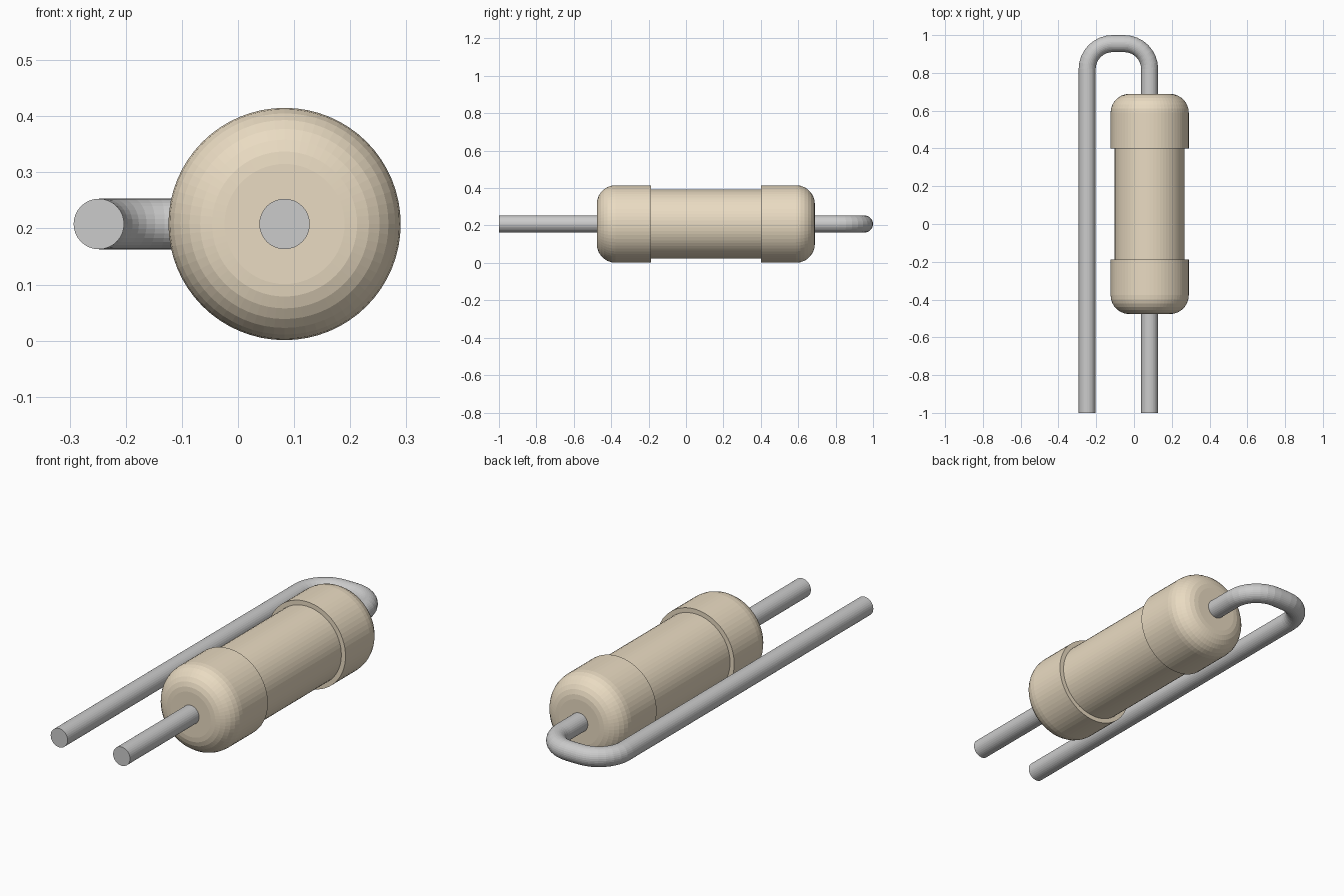
import bpy, bmesh
from math import pi, sin, cos
from mathutils import Vector

if "Cube" in bpy.data.objects:
    bpy.data.objects.remove(bpy.data.objects["Cube"])

AX, AZ = 0.083, 0.208      # resistor axis
WIRE_R, WIRE_X = 0.045, -0.248


def skin(name, rings, color):
    """Join successive vertex rings into a closed tube with end caps."""
    bm = bmesh.new()
    loops = [[bm.verts.new(p) for p in ring] for ring in rings]
    n = len(loops[0])
    for a, b in zip(loops, loops[1:]):
        for i in range(n):
            j = (i + 1) % n
            bm.faces.new((a[i], a[j], b[j], b[i]))
    bm.faces.new(loops[0])
    bm.faces.new(loops[-1])
    bmesh.ops.recalc_face_normals(bm, faces=bm.faces)
    mesh = bpy.data.meshes.new(name)
    bm.to_mesh(mesh)
    bm.free()
    obj = bpy.data.objects.new(name, mesh)
    bpy.context.collection.objects.link(obj)
    mat = bpy.data.materials.new(name + "_material")
    mat.diffuse_color = color
    mat.use_nodes = True
    mat.node_tree.nodes["Principled BSDF"].inputs["Base Color"].default_value = mat.diffuse_color
    mesh.materials.append(mat)
    return obj


def ring(center, side, radius, n):
    """Circle spanned by a horizontal side vector and z."""
    return [center + radius * (cos(2 * pi * i / n) * side + sin(2 * pi * i / n) * Vector((0, 0, 1)))
            for i in range(n)]


def wire(name, path):
    """Sweep a round section along a path of (x, y, heading angle)."""
    skin(name, [ring(Vector((x, y, AZ)), Vector((sin(t), -cos(t), 0)), WIRE_R, 32)
                for x, y, t in path], (0.8, 0.8, 0.78, 1))


# Body: rounded end caps around a slimmer barrel, as one turned profile
MID, HALF, CAP_R, FILLET = 0.106, 0.583, 0.207, 0.1
STEPS = 7
cap = [(-HALF + FILLET * (1 - sin(a)), CAP_R - FILLET * (1 - cos(a)))
       for a in (pi / 2 * (1 - k / STEPS) for k in range(STEPS + 1))]
cap = [(-HALF + FILLET - FILLET * cos(pi / 2 * k / STEPS),
        CAP_R - FILLET + FILLET * sin(pi / 2 * k / STEPS)) for k in range(STEPS + 1)]
half = cap + [(-0.294, CAP_R), (-0.294, 0.185)]
profile = half + [(-y, r) for y, r in reversed(half)]
skin("resistor_body",
     [ring(Vector((AX, MID + y, AZ)), Vector((1, 0, 0)), r, 64) for y, r in profile],
     (0.82, 0.71, 0.54, 1))

# Straight lead leaving the front end
wire("straight_lead", [(AX, -1, pi / 2), (AX, -0.45, pi / 2)])

# Bent lead: out of the back end, round two corners, forward alongside the body
BEND, TOP = 0.135, 0.955
N = 8
path = [(AX, 0.66, pi / 2)]
for cx, start in ((AX - BEND, 0), (WIRE_X + BEND, pi / 2)):
    for k in range(N + 1):
        a = start + pi / 2 * k / N
        path.append((cx + BEND * cos(a), TOP - BEND + BEND * sin(a), a + pi / 2))
path.append((WIRE_X, -1, 3 * pi / 2))
wire("bent_lead", path)
